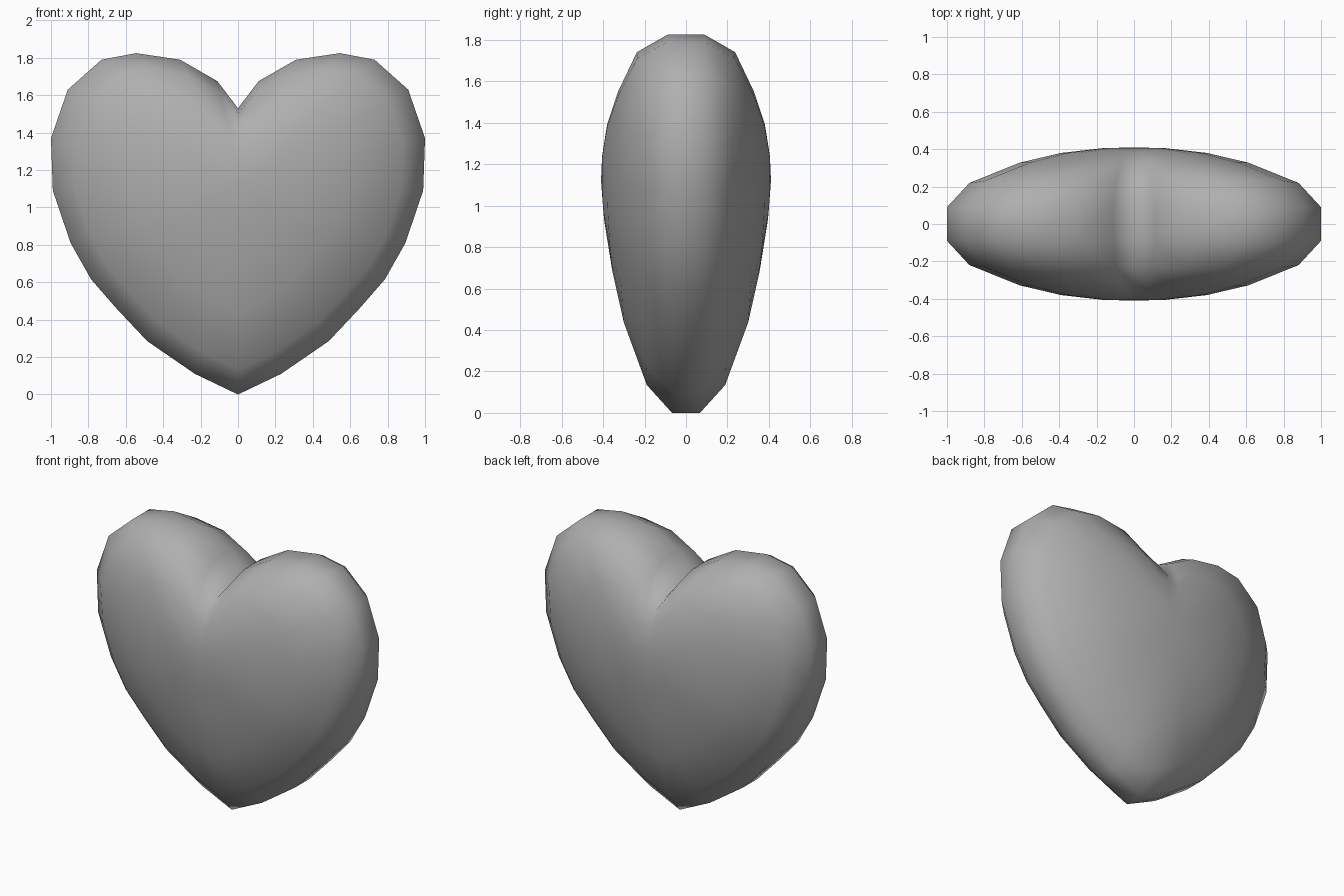
import bpy, bmesh

if "Cube" in bpy.data.objects:
    bpy.data.objects.remove(bpy.data.objects["Cube"])

# Right half of the heart outline (x, z), from notch round to bottom tip
half = [(0, 1.53), (0.11, 1.675), (0.31, 1.79), (0.545, 1.825), (0.73, 1.79),
        (0.91, 1.63), (1.0, 1.37), (0.99, 1.09), (0.895, 0.81), (0.785, 0.615),
        (0.65, 0.46), (0.485, 0.285), (0.23, 0.11), (0, 0)]
outline = half + [(-x, z) for x, z in half[-2:0:-1]]
CZ = 1.12

# Rings: (outline scale, half depth, rounding of the notch,
#         depth gain on the lobes, depth loss at the tip)
rings = [(1.0, 0.09, 0.0, 0.0, 0.25), (0.88, 0.21, 0.08, 0.13, 0.1),
         (0.61, 0.328, 0.45, 0.0, 0.085), (0.39, 0.38, 0.8, 0.0, 0.065),
         (0.17, 0.405, 1.0, 0.0, 0.025)]

bm = bmesh.new()


def ring(side, scale, depth, soft, gain, loss):
    verts = []
    for x, z in outline:
        dz = z - CZ
        if dz > 0:
            f = 1 + gain * dz / 0.705
            # fill in the notch on the inner rings
            dz += soft * max(0, 0.705 - dz) * max(0, 1 - abs(x) / 0.6)
        else:
            f = 1 - loss * (dz / CZ) ** 2
        verts.append(bm.verts.new((x * scale, side * depth * f, CZ + dz * scale)))
    return verts


def bridge(a, b):
    n = len(a)
    for i in range(n):
        j = (i + 1) % n
        bm.faces.new((a[i], a[j], b[j], b[i]))


# Domed front and back, joined by the rim strip
rims = []
for side in (-1, 1):
    loops = [ring(side, *r) for r in rings]
    for a, b in zip(loops, loops[1:]):
        bridge(a, b)
    centre = bm.verts.new((0, side * 0.41, CZ))
    last = loops[-1]
    for i in range(len(last)):
        bm.faces.new((last[i], last[(i + 1) % len(last)], centre))
    rims.append(loops[0])
bridge(*rims)
bmesh.ops.recalc_face_normals(bm, faces=bm.faces)

mesh = bpy.data.meshes.new("heart")
bm.to_mesh(mesh)
bm.free()
for p in mesh.polygons:
    p.use_smooth = True
heart = bpy.data.objects.new("heart", mesh)
bpy.context.collection.objects.link(heart)

# Darker grey surface
mat = bpy.data.materials.new("dark_grey")
mat.diffuse_color = (0.43, 0.43, 0.43, 1)
mat.use_nodes = True
mat.node_tree.nodes["Principled BSDF"].inputs["Base Color"].default_value = mat.diffuse_color
mesh.materials.append(mat)
